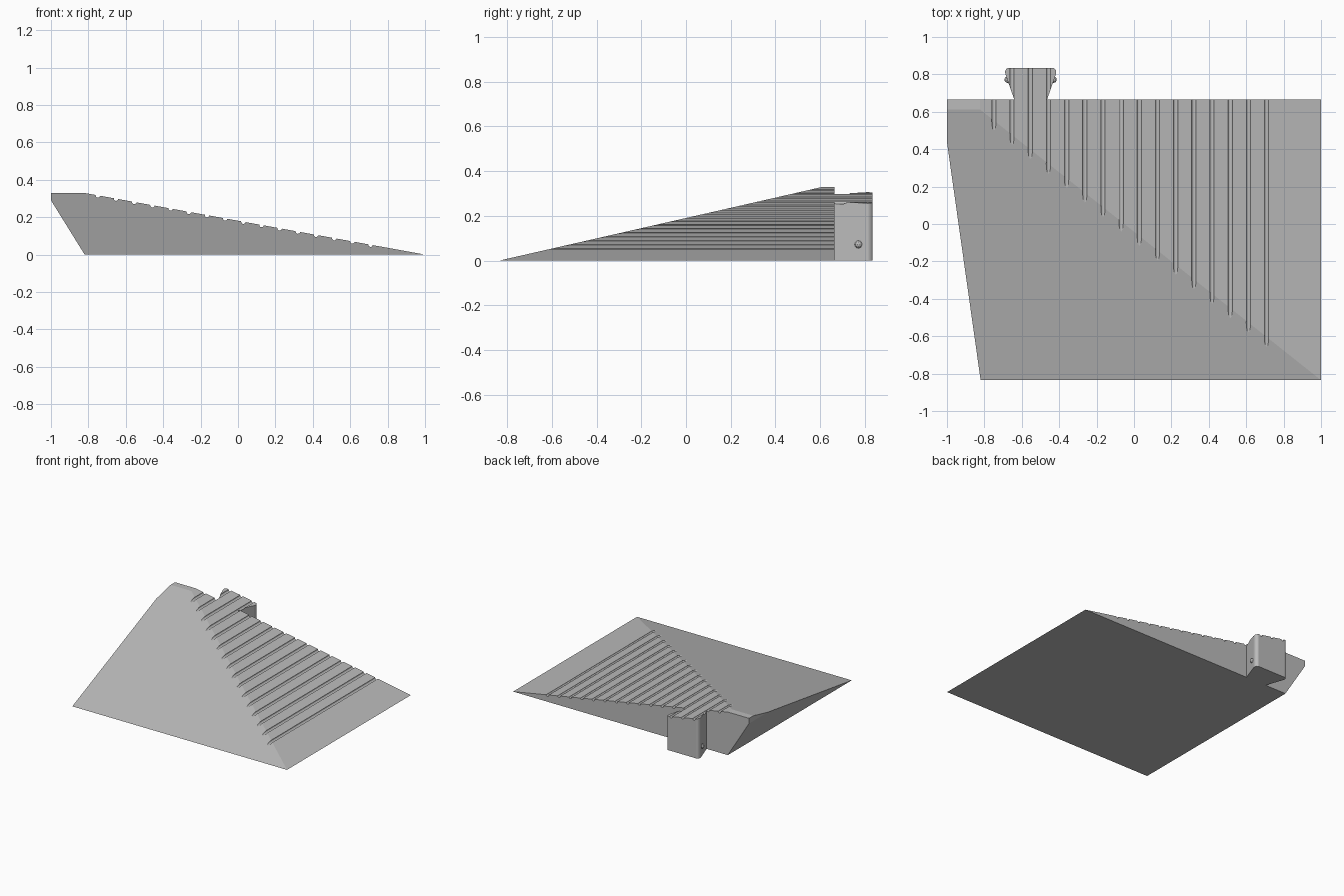
import bpy, bmesh, math
from mathutils import Vector, Matrix

if "Cube" in bpy.data.objects:
    bpy.data.objects.remove(bpy.data.objects["Cube"])

FRONT, BACK, TAB_BACK = -0.835, 0.665, 0.835
TOP = 0.33
SIDE_SLOPE, FRONT_SLOPE = 0.181, 0.228
TAB_X = -0.5525

grey = bpy.data.materials.new("plain grey")
grey.use_nodes = True
grey.diffuse_color = (0.5, 0.5, 0.5, 1)
grey.node_tree.nodes["Principled BSDF"].inputs["Base Color"].default_value = grey.diffuse_color


def make_object(name, bm):
    bmesh.ops.recalc_face_normals(bm, faces=bm.faces)
    mesh = bpy.data.meshes.new(name)
    bm.to_mesh(mesh)
    bm.free()
    mesh.materials.append(grey)
    obj = bpy.data.objects.new(name, mesh)
    bpy.context.collection.objects.link(obj)
    return obj


def slice_off(bm, point, normal):
    """Remove everything on the normal side of a plane and close the cut."""
    geom = bm.verts[:] + bm.edges[:] + bm.faces[:]
    cut = bmesh.ops.bisect_plane(bm, geom=geom, plane_co=point, plane_no=normal,
                                 clear_outer=True, dist=1e-6)
    edges = [e for e in cut["geom_cut"] if isinstance(e, bmesh.types.BMEdge)]
    bmesh.ops.contextual_create(bm, geom=edges)


def side_plane(bm):
    slice_off(bm, Vector((1, 0, 0)), Vector((SIDE_SLOPE, 0, 1)))


# Ramp body: a block trimmed by the two slopes and the undercut side
bm = bmesh.new()
bmesh.ops.create_cube(bm, size=1, matrix=Matrix.Translation((0, (FRONT + BACK) / 2, TOP / 2))
                      @ Matrix.Diagonal((2, BACK - FRONT, TOP, 1)))
side_plane(bm)
slice_off(bm, Vector((0, FRONT, 0)), Vector((0, -FRONT_SLOPE, 1)))
slice_off(bm, Vector((-0.82, 0, 0)), Vector((-1, 0, -0.62)))
ramp = make_object("ramp_body", bm)

# Dovetail tab: half outline with a rounded corner, mirrored and raised
half = [(0.0875, BACK), (0.133, 0.795)]
for i in range(5):
    a = math.radians(90 * i / 4)
    half.append((0.115 + 0.022 * math.cos(a), 0.813 + 0.022 * math.sin(a)))
outline = half + [(-x, y) for x, y in reversed(half)]
bm = bmesh.new()
base = bm.faces.new([bm.verts.new((TAB_X + x, y, 0)) for x, y in outline])
raised = bmesh.ops.extrude_face_region(bm, geom=[base])
bmesh.ops.translate(bm, vec=(0, 0, TOP + 0.05),
                    verts=[v for v in raised["geom"] if isinstance(v, bmesh.types.BMVert)])
side_plane(bm)
tab = make_object("dovetail_tab", bm)

# Small locking bumps on the tab sides
for name, side in (("left_bump", 1), ("right_bump", -1)):
    bm = bmesh.new()
    bmesh.ops.create_icosphere(bm, subdivisions=2, radius=0.018,
                               matrix=Matrix.Translation((TAB_X + side * 0.122, 0.772, 0.072)))
    make_object(name, bm)

# Round grooves running front to back across the side slope
bm = bmesh.new()
for i in range(16):
    x = -0.749 + i * 0.0972
    bmesh.ops.create_cone(bm, cap_ends=True, segments=12, radius1=0.012, radius2=0.012, depth=2.2,
                          matrix=Matrix.Translation((x, 0, SIDE_SLOPE * (1 - x)))
                          @ Matrix.Rotation(math.pi / 2, 4, 'X'))
cutter = make_object("groove_cutter", bm)
cutter.hide_render = True
for obj in (ramp, tab):
    mod = obj.modifiers.new("grooves", 'BOOLEAN')
    mod.operation = 'DIFFERENCE'
    mod.solver = 'EXACT'
    mod.object = cutter
    bpy.context.view_layer.objects.active = obj
    bpy.ops.object.modifier_apply(modifier=mod.name)
bpy.data.objects.remove(cutter)
